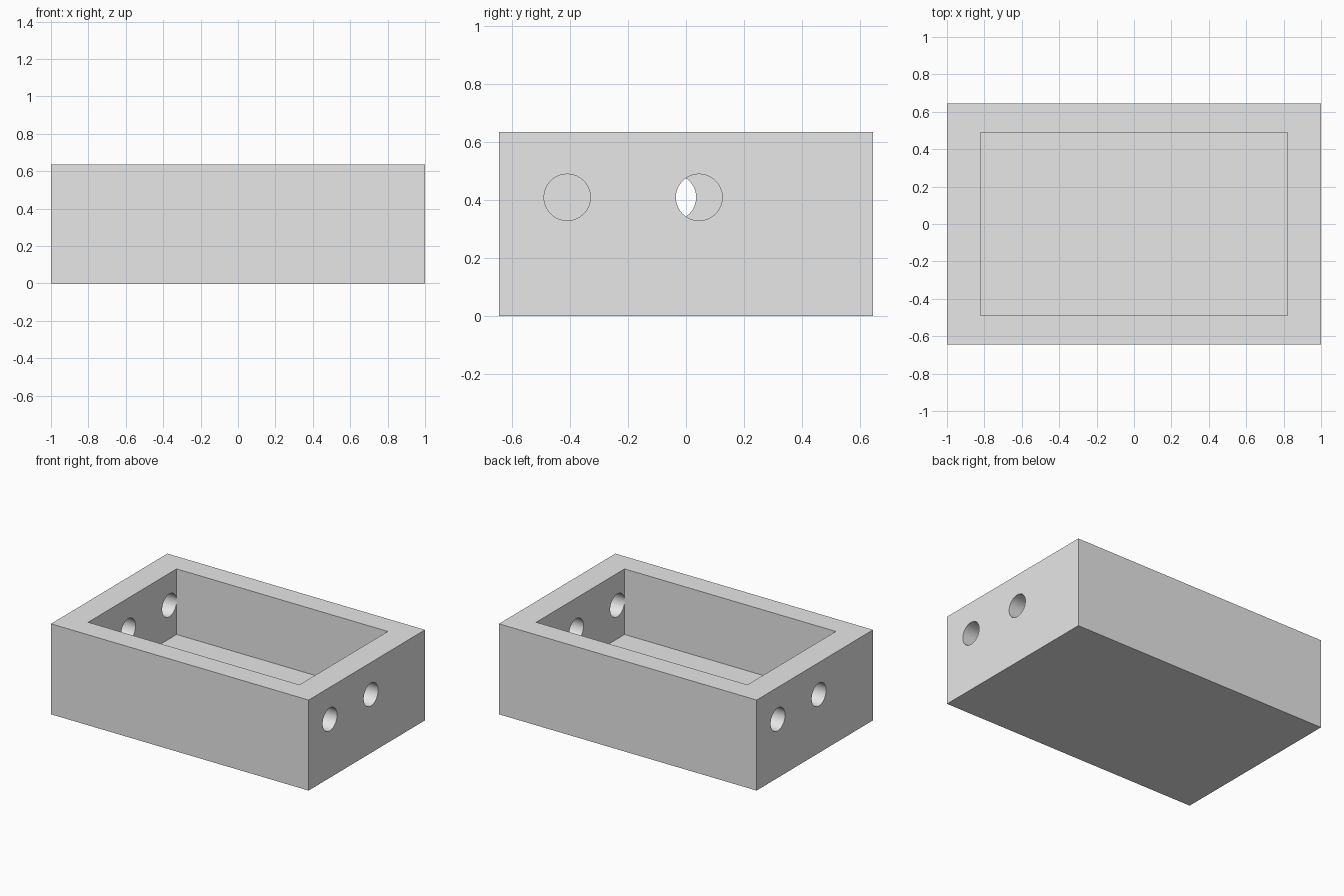
import bpy
import math

if "Cube" in bpy.data.objects:
    bpy.data.objects.remove(bpy.data.objects["Cube"])

# Overall sizes
WIDTH, DEPTH, HEIGHT = 2.0, 1.29, 0.635
CAVITY_X, CAVITY_Y, FLOOR = 1.64, 0.98, 0.175
HOLE_RADIUS, HOLE_Z = 0.08, 0.41

grey = bpy.data.materials.new("light grey")
grey.diffuse_color = (0.8, 0.8, 0.8, 1.0)
grey.use_nodes = True
grey.node_tree.nodes["Principled BSDF"].inputs["Base Color"].default_value = grey.diffuse_color


def box(name, size, bottom):
    bpy.ops.mesh.primitive_cube_add(size=1, location=(0, 0, bottom + size[2] / 2))
    obj = bpy.context.object
    obj.name = name
    obj.scale = size
    bpy.ops.object.transform_apply(location=True, rotation=True, scale=True)
    return obj


def cut(target, cutter):
    mod = target.modifiers.new("cut", 'BOOLEAN')
    mod.operation = 'DIFFERENCE'
    mod.solver = 'EXACT'
    mod.object = cutter
    bpy.context.view_layer.objects.active = target
    bpy.ops.object.modifier_apply(modifier=mod.name)
    bpy.data.objects.remove(cutter)


# Open box with a solid floor
body = box("open_box", (WIDTH, DEPTH, HEIGHT), 0)
body.data.materials.append(grey)
cut(body, box("cavity_cutter", (CAVITY_X, CAVITY_Y, HEIGHT), FLOOR))

# Two round holes through each end wall, turned half a circle from end to end
for side in (1, -1):
    for y in (-0.41, 0.045):
        bpy.ops.mesh.primitive_cylinder_add(
            vertices=64, radius=HOLE_RADIUS, depth=0.4,
            location=(side * 0.91, side * y, HOLE_Z),
            rotation=(0, math.pi / 2, 0))
        cutter = bpy.context.object
        cutter.name = "hole_cutter"
        cut(body, cutter)

# Smooth hole walls, sharp box edges
bpy.ops.object.select_all(action='DESELECT')
body.select_set(True)
bpy.context.view_layer.objects.active = body
bpy.ops.object.shade_smooth_by_angle(angle=math.radians(30))
